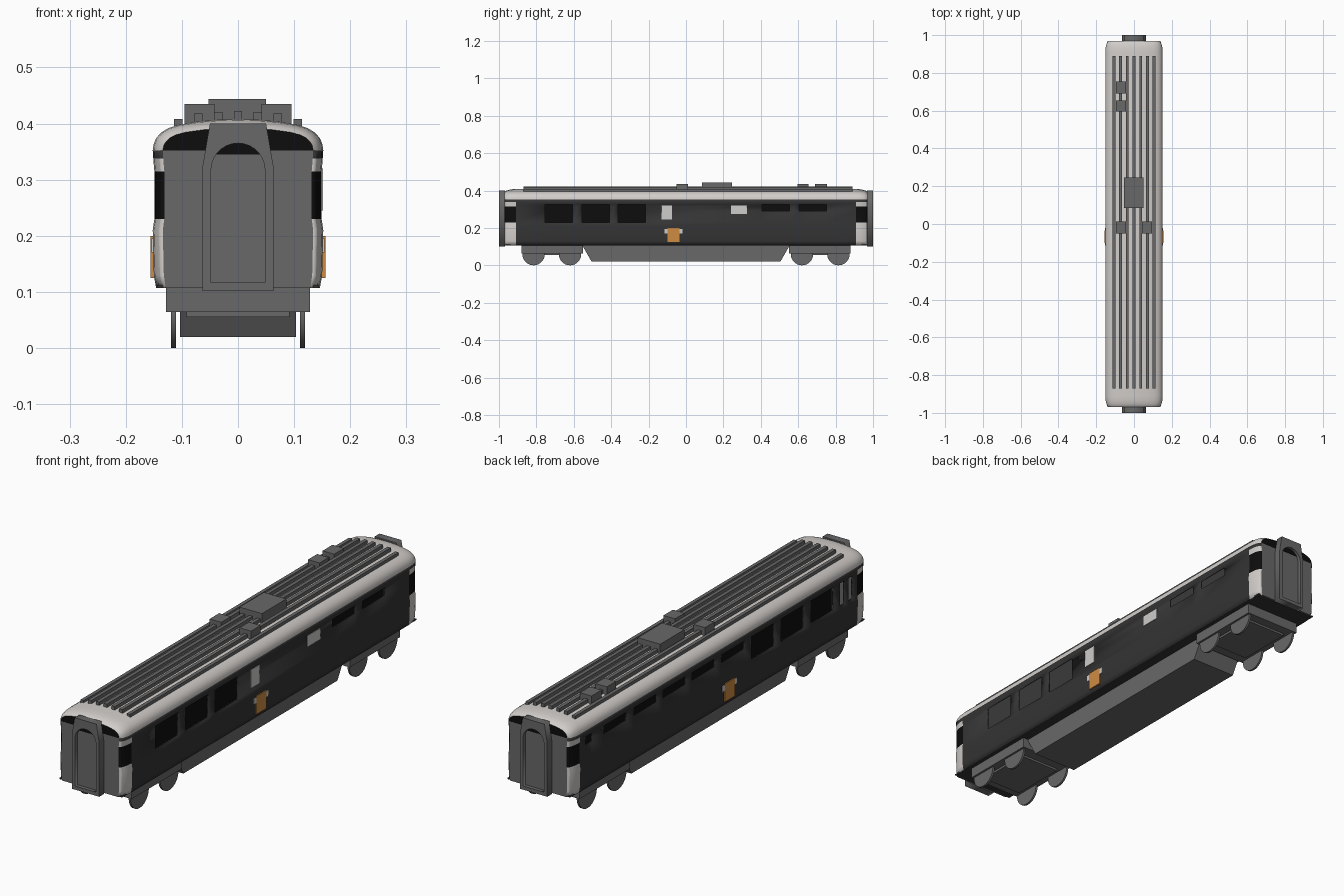
import bpy, bmesh, math

if "Cube" in bpy.data.objects:
    bpy.data.objects.remove(bpy.data.objects["Cube"])

# ---------- materials ----------
def mat(name, r, g, b):
    m = bpy.data.materials.new(name)
    m.diffuse_color = (r, g, b, 1)
    m.use_nodes = True
    m.node_tree.nodes["Principled BSDF"].inputs["Base Color"].default_value = m.diffuse_color
    return m

DARK = mat("dark_side_paint", .034, .034, .034)
GREY = mat("mid_grey", .14, .14, .14)
LIGHT = mat("light_grey_roof", .64, .61, .59)
BLACK = mat("black_glass", .004, .004, .004)
ORANGE = mat("orange_panel", .62, .26, .055)
INNER = mat("interior_grey", .28, .28, .28)
WHITE = mat("white_panel", .62, .61, .60)

# ---------- helpers ----------
def finish(name, bm, mats, smooth=None):
    me = bpy.data.meshes.new(name)
    bm.to_mesh(me)
    bm.free()
    for m in mats:
        me.materials.append(m)
    if smooth:
        me.shade_smooth()
        me.set_sharp_from_angle(angle=math.radians(smooth))
    ob = bpy.data.objects.new(name, me)
    bpy.context.collection.objects.link(ob)
    return ob

def box(name, x, y, z, m):
    """Box from (min, max) pairs."""
    bm = bmesh.new()
    bmesh.ops.create_cube(bm, size=1)
    for v in bm.verts:
        v.co = [lo + (hi - lo) * (c + .5) for c, (lo, hi) in zip(v.co, (x, y, z))]
    return finish(name, bm, [m])

def prism(name, pts, axis, a, b, m):
    """Outline extruded along x (points are y,z) or y (points are x,z)."""
    bm = bmesh.new()
    def put(p, d):
        return bm.verts.new((d, p[0], p[1]) if axis == 'x' else (p[0], d, p[1]))
    lo, hi = [put(p, a) for p in pts], [put(p, b) for p in pts]
    bm.faces.new(lo)
    bm.faces.new(hi)
    for i in range(len(pts)):
        j = (i + 1) % len(pts)
        bm.faces.new((lo[i], lo[j], hi[j], hi[i]))
    bmesh.ops.recalc_face_normals(bm, faces=bm.faces)
    return finish(name, bm, [m])

# ends of the body round inwards: |y| -> inset
ENDS = [(.91, 0), (.935, .002), (.952, .006), (.963, .011), (.97, .018)]

def inset_point(p, ins):
    x, z = p
    return x * (1 - ins / .152), z - ins * .9 * max(0, (z - .352) / .056)

def skin(name, profile, ys, mats, rule, smooth):
    """Grid of faces along the car; rule(y, z) gives the material index or None for a hole."""
    bm = bmesh.new()
    stations = [(-y, i) for y, i in reversed(ENDS)] + [(y, 0) for y in ys] + ENDS
    rows = []
    for y, ins in stations:
        rows.append([bm.verts.new((q[0], y, q[1])) for q in (inset_point(p, ins) for p in profile)])
    for i in range(len(rows) - 1):
        for j in range(len(profile) - 1):
            yc = (stations[i][0] + stations[i + 1][0]) / 2
            zc = (profile[j][1] + profile[j + 1][1]) / 2
            k = rule(yc, zc)
            if k is None:
                continue
            f = bm.faces.new((rows[i][j], rows[i + 1][j], rows[i + 1][j + 1], rows[i][j + 1]))
            f.material_index = k
            f.normal_update()
            c = f.calc_center_median()
            if f.normal.x * c.x + f.normal.z * (c.z - .25) < 0:
                f.normal_flip()
    return finish(name, bm, mats, smooth)

# ---------- body sides with open windows ----------
SIDE = [(.146, .107), (.150, .13), (.152, .21), (.149, .23), (.1485, .29),
        (.149, .315), (.150, .325), (.151, .338), (.152, .352)]
BIG, SLIM = (.23, .325), (.29, .325)

def window(yc, w, zr):
    return yc - w / 2, yc + w / 2, zr[0], zr[1]

saloon = [window(y, .147, BIG) for y in (-.68, -.483, -.29)]
right_windows = saloon + [window(y, .147, SLIM) for y in (.48, .678)]
left_windows = (saloon + [window(y, .147, SLIM) for y in (-.095, .1, .29, .48, .678)]
                + [window(.85, .04, SLIM), window(-.81, .026, BIG), window(-.865, .026, BIG)])

for side, s, wins in (("right", 1, right_windows), ("left", -1, left_windows)):
    def side_rule(y, z):
        if abs(y) > .91:                       # light corner pillars with black glass band
            return 2 if .23 < z < .315 else 0 if z > .338 else 1
        if any(a < y < b and c < z < d for a, b, c, d in wins):
            return None
        return 0
    ys = sorted({round(e, 4) for w in wins for e in w[:2]})
    ob = skin(side + "_side", [(s * x, z) for x, z in SIDE], ys, [DARK, LIGHT, BLACK], side_rule, 20)
    sol = ob.modifiers.new("wall", 'SOLIDIFY')
    sol.thickness, sol.offset = .005, -1
    # plates on the side
    def plate(name, y, z, x_out, m):
        box(side + name, sorted((s * .147, s * x_out)), y, z, m)
    plate("_orange_panel", (-.1, -.035), (.125, .2), .1555, ORANGE)
    plate("_white_strip", (-.115, -.02), (.17, .195), .154, WHITE)
    if s > 0:
        plate("_tall_white_panel", (-.13, -.075), (.245, .32), .1515, WHITE)
        plate("_wide_white_panel", (.24, .325), (.275, .32), .1515, WHITE)

# ---------- roof ----------
half = [(.152, .352), (.1505, .363), (.146, .374), (.137, .384), (.124, .392),
        (.105, .398), (.07, .404), (.035, .407)]
ROOF = half + [(0, .408)] + [(-x, z) for x, z in reversed(half)]
skin("roof", ROOF, [], [LIGHT], lambda y, z: 0, 40)

# roof ribs
for i in range(-3, 4):
    top = (.422, .421, .418, .408)[abs(i)]
    box("roof_rib", (i * .0355 - .0075, i * .0355 + .0075), (-.87, .89), (top - .025, top), GREY)

# roof boxes
box("large_roof_box", (-.053, .05), (.085, .245), (.4, .444), GREY)
for x0, y0, y1 in ((-.095, -.05, .012), (.042, -.05, .012), (-.095, .595, .655), (-.095, .69, .755)):
    box("small_roof_box", (x0, x0 + .053), (y0, y1), (.396, .435), GREY)

# ---------- interior and floor ----------
box("floor_underside", (-.144, .144), (-.965, .965), (.107, .112), DARK)
box("interior_floor", (-.143, .143), (-.95, .95), (.112, .115), INNER)
box("interior_ceiling", (-.143, .143), (-.95, .95), (.347, .351), INNER)
box("interior_partition", (-.003, .003), (-.95, .95), (.115, .347), BLACK)

# ---------- ends: wall, gable and gangway ----------
def arch(w, z0, top, n=14):
    c = top - w
    return [(w, z0)] + [(w * math.cos(math.pi * i / n), c + w * math.sin(math.pi * i / n))
                        for i in range(n + 1)] + [(-w, z0)]

outer = [(.063, .102), (.063, .325), (.05, .4), (-.05, .4), (-.063, .325), (-.063, .102)]
opening = arch(.048, .117, .365)
wall_half = [inset_point(p, .018) for p in SIDE]
wall = wall_half + [(-x, z) for x, z in reversed(wall_half)]
gable = [inset_point(p, .018) for p in ROOF]

for end, s in (("front", -1), ("back", 1)):
    prism(end + "_end_wall", wall, 'y', s * .962, s * .97, GREY)
    prism(end + "_gable_glass", gable, 'y', s * .962, s * .97, BLACK)
    # gangway frame: outline with an arched opening
    cu = bpy.data.curves.new(end + "_gangway", 'CURVE')
    cu.dimensions, cu.fill_mode, cu.extrude = '2D', 'BOTH', .016
    for pts in (outer, opening):
        sp = cu.splines.new('POLY')
        sp.points.add(len(pts) - 1)
        for p, (x, z) in zip(sp.points, pts):
            p.co = (x, z, 0, 1)
        sp.use_cyclic_u = True
    cu.materials.append(GREY)
    ob = bpy.data.objects.new(end + "_gangway", cu)
    bpy.context.collection.objects.link(ob)
    ob.rotation_euler.x = math.pi / 2
    ob.location.y = s * .984
    # door and its dark top light
    prism(end + "_door", arch(.049, .116, .366), 'y', s * .968, s * .985, GREY)
    lunette = [p for p in arch(.048, .117, .365, 40) if p[1] > .345]
    prism(end + "_door_top_light", lunette, 'y', s * .985, s * .987, BLACK)

# ---------- underframe ----------
prism("equipment_trough", [(-.555, .108), (-.505, .02), (.505, .02), (.555, .108)],
      'x', -.103, .103, GREY)

# ---------- bogies and wheels ----------
for end, s in (("front", -1), ("back", 1)):
    box(end + "_bogie", (-.128, .128), sorted((s * .55, s * .88)), (.064, .108), GREY)
    box(end + "_bogie_base", (-.092, .092), sorted((s * .6, s * .84)), (.055, .066), GREY)
    for y in (.62, .815):
        for x in (-.115, .115):
            bm = bmesh.new()
            bmesh.ops.create_cone(bm, cap_ends=True, segments=28, radius1=.06, radius2=.06, depth=.009)
            for v in bm.verts:
                v.co = (x + v.co.z, s * y + v.co.x, .06 + v.co.y)
            bmesh.ops.recalc_face_normals(bm, faces=bm.faces)
            finish(end + "_wheel", bm, [GREY], 30)
